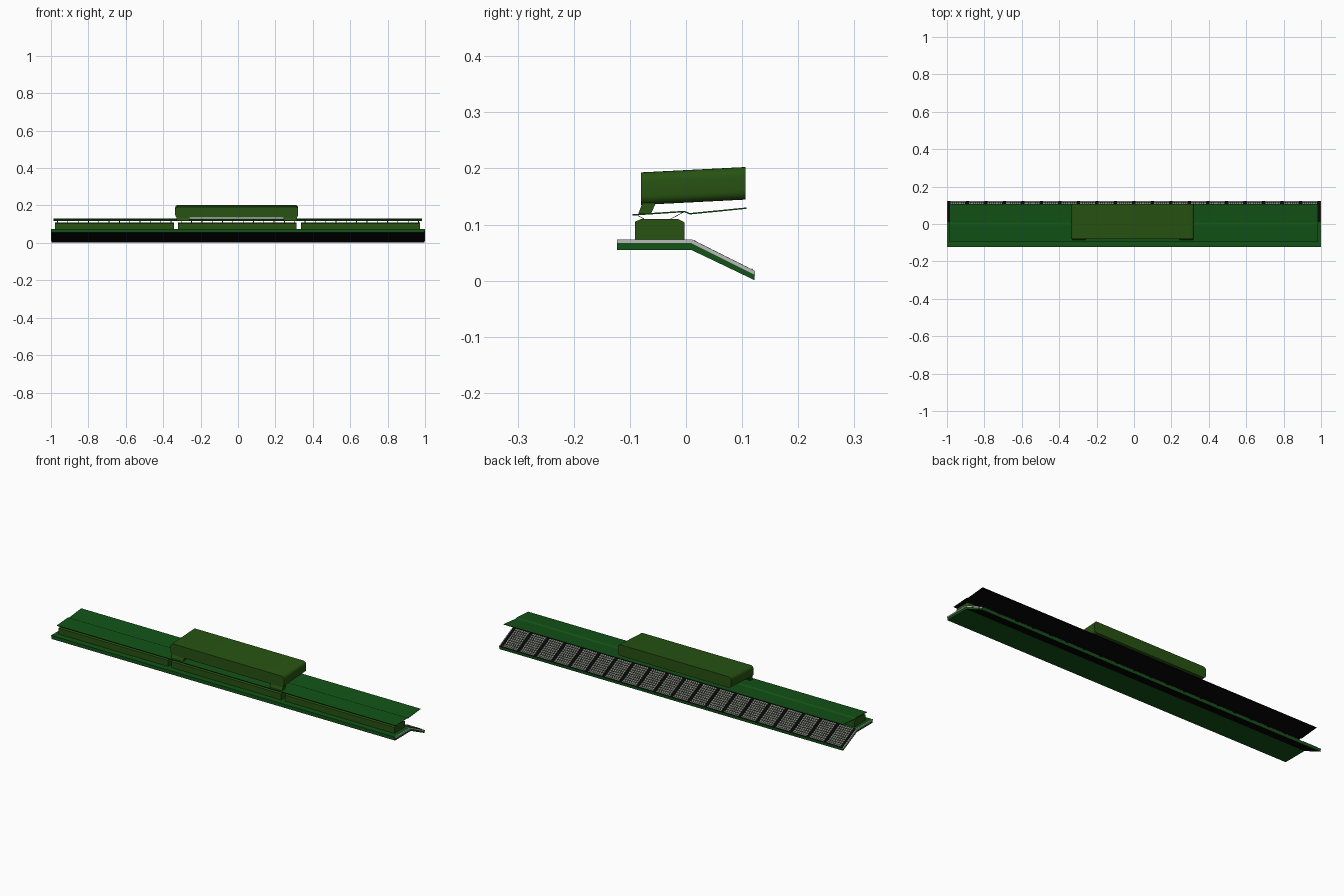
import bpy, bmesh, math
from mathutils import Vector

if "Cube" in bpy.data.objects:
    bpy.data.objects.remove(bpy.data.objects["Cube"])


def material(name, rgb):
    m = bpy.data.materials.new(name)
    m.diffuse_color = (*rgb, 1)
    m.use_nodes = True
    m.node_tree.nodes["Principled BSDF"].inputs["Base Color"].default_value = m.diffuse_color
    return m


GREEN = material("dark_green", (0.006, 0.085, 0.008))
OLIVE = material("olive_green", (0.02, 0.085, 0.006))
BLACK = material("black", (0.002, 0.002, 0.002))
GREY = material("light_grey", (0.5, 0.5, 0.5))
SEAT = material("seat_grey", (0.2, 0.22, 0.18))


def finish(name, bm, *mats):
    bmesh.ops.recalc_face_normals(bm, faces=bm.faces)
    me = bpy.data.meshes.new(name)
    bm.to_mesh(me)
    bm.free()
    for m in mats:
        me.materials.append(m)
    ob = bpy.data.objects.new(name, me)
    bpy.context.collection.objects.link(ob)
    return ob


def extrude(bm, start, offset, dark=()):
    """Closed prism from a loop of points; sides listed in dark use slot 1."""
    a = [bm.verts.new(p) for p in start]
    b = [bm.verts.new(Vector(p) + Vector(offset)) for p in start]
    bm.faces.new(a)
    bm.faces.new(b[::-1])
    n = len(a)
    for i in range(n):
        j = (i + 1) % n
        f = bm.faces.new((a[i], b[i], b[j], a[j]))
        f.material_index = 1 if i in dark else 0


def prism_x(bm, profile, x0, x1, dark=()):
    extrude(bm, [(x0, y, z) for y, z in profile], (x1 - x0, 0, 0), dark)


# bent base: flat deck behind, terrace sloping down towards +y
base = [(-0.123, 0.055), (0.009, 0.055), (0.122, 0.001), (0.123, 0.016),
        (0.01, 0.073), (-0.123, 0.073)]
bm = bmesh.new()
prism_x(bm, base, -0.998, 0.998, dark=(1, 3))
finish("stand_base", bm, GREEN, BLACK)

# pale trim along the upper edge of both ends
trim = [(-0.123, 0.067), (0.009, 0.067), (0.123, 0.010), (0.123, 0.017),
        (0.01, 0.0735), (-0.123, 0.0735)]
bm = bmesh.new()
for s in (-1, 1):
    prism_x(bm, trim, s * 0.996, s)
finish("end_trim", bm, GREY)

# seating blocks on the terrace, black aisles left between them
bm = bmesh.new()
BLOCKS, ROWS, SEATS = 20, 9, 7
pitch = 1.98 / BLOCKS
for b in range(BLOCKS):
    left = -0.99 + b * pitch + 0.009
    step = (pitch - 0.018) / SEATS
    for r in range(ROWS):
        y = 0.014 + r * 0.0114
        z = 0.073 - (y - 0.01) * 0.504
        for s in range(SEATS):
            x = left + s * step
            prism_x(bm, [(y, z - 0.001), (y + 0.0085, z - 0.0053),
                         (y + 0.0085, z - 0.003), (y, z + 0.0015)],
                    x, x + step * 0.78)
finish("seats", bm, SEAT)

# pale rail in front of the lowest row
bm = bmesh.new()
for b in range(BLOCKS):
    x = -0.99 + b * pitch + 0.008
    prism_x(bm, [(0.117, 0.018), (0.119, 0.017), (0.119, 0.021), (0.117, 0.022)],
            x, x + pitch - 0.016)
finish("front_rail", bm, GREY)

# three rear buildings
hall = [(-0.091, 0.073), (-0.003, 0.073), (-0.003, 0.104), (-0.014, 0.110),
        (-0.080, 0.110), (-0.091, 0.105)]
bm = bmesh.new()
for x0, x1 in ((-0.978, -0.342), (-0.322, 0.314), (0.336, 0.972)):
    prism_x(bm, hall, x0, x1)
finish("rear_halls", bm, OLIVE)

# thin folded roof, green above and black beneath
top = [(-0.095, 0.1185), (-0.003, 0.1245), (0.007, 0.1205), (0.108, 0.1305)]
under = [(y, z - 0.0025) for y, z in reversed(top)]
bm = bmesh.new()
prism_x(bm, top + under, -0.986, 0.984, dark=(3, 4, 5, 6, 7))
finish("roof", bm, GREEN, BLACK)

# slender struts carrying the roof
bm = bmesh.new()
for i in range(36):
    x = -0.965 + i * 1.93 / 35
    for (y0, z0), (y1, z1) in (((-0.074, 0.109), (-0.090, 0.118)),
                               ((-0.030, 0.109), (-0.004, 0.123))):
        prism_x(bm, [(y0, z0), (y0 + 0.002, z0), (y1 + 0.002, z1), (y1, z1)],
                x - 0.002, x + 0.002)
finish("roof_struts", bm, BLACK)

# rounded box above the roof, tilted slightly up towards +y
X0, X1, Z0, Z1, R = -0.336, 0.322, 0.135, 0.193, 0.016
ring = []
for cx, cz, start in ((X1 - R, Z1 - R, 0), (X0 + R, Z1 - R, 90),
                      (X0 + R, Z0 + R, 180), (X1 - R, Z0 + R, 270)):
    for k in range(6):
        a = math.radians(start + k * 18)
        ring.append((cx + R * math.cos(a), -0.080, cz + R * math.sin(a)))
bm = bmesh.new()
extrude(bm, ring, (0, 0.186, 0.0095))
box = finish("roof_box", bm, OLIVE)
bpy.context.view_layer.objects.active = box
box.select_set(True)
bpy.ops.object.shade_smooth_by_angle(angle=math.radians(30))

# two front feet under the box
bm = bmesh.new()
for x0, x1 in ((-0.330, -0.258), (0.244, 0.316)):
    prism_x(bm, [(-0.085, 0.119), (-0.062, 0.120), (-0.054, 0.138),
                 (-0.078, 0.138)], x0, x1)
finish("box_feet", bm, OLIVE)
